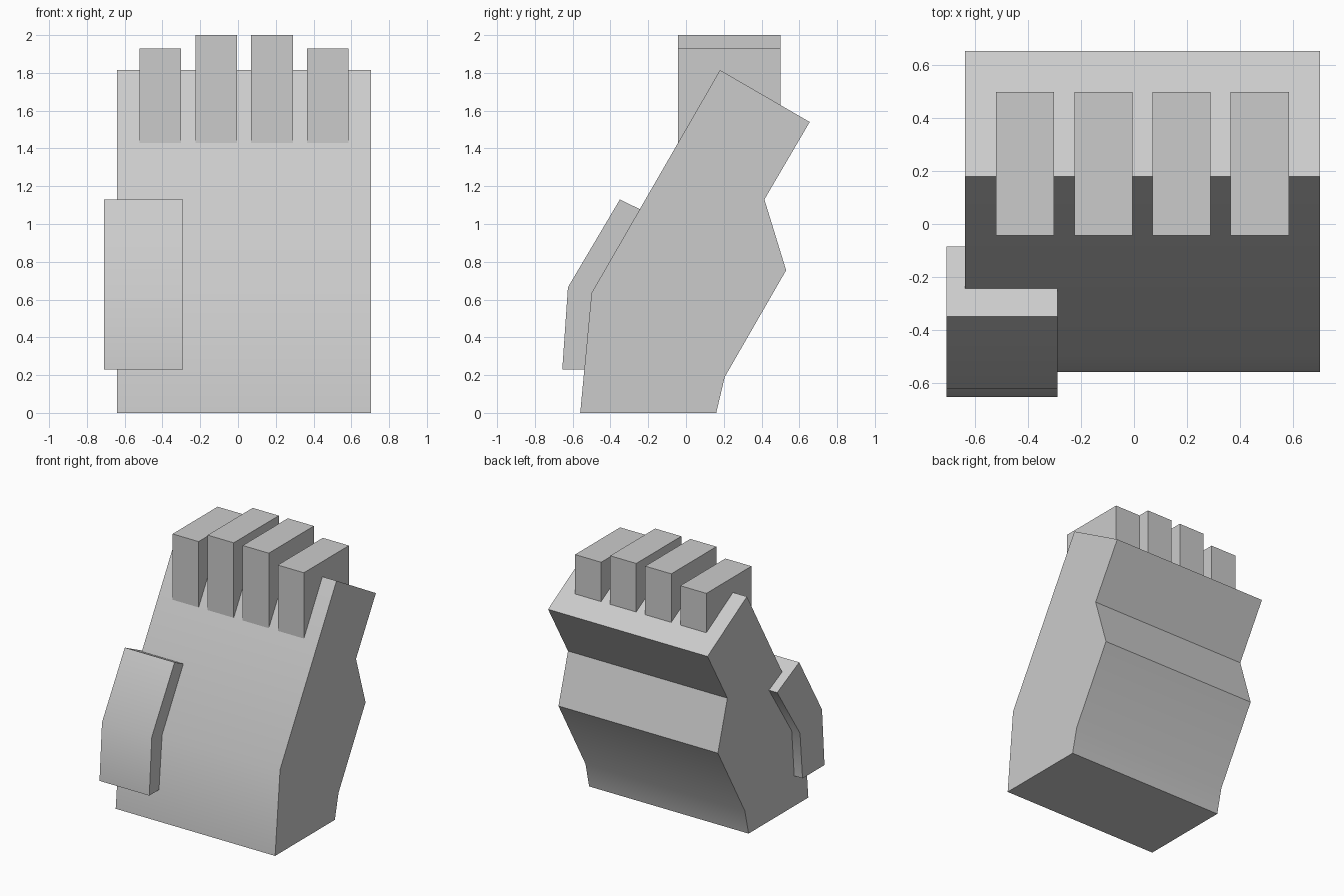
import bpy
import bmesh
from math import radians

cube = bpy.data.objects.get("Cube")
if cube:
    bpy.data.objects.remove(cube, do_unlink=True)

# Single plain grey
grey = bpy.data.materials.new("plain_grey")
grey.use_nodes = True
colour = (0.6, 0.6, 0.6, 1)
grey.diffuse_color = colour
grey.node_tree.nodes["Principled BSDF"].inputs["Base Color"].default_value = colour


def extrude_profile(name, profile, x0, x1):
    """Extrude a side outline of (y, z) points from x0 to x1."""
    bm = bmesh.new()
    face = bm.faces.new([bm.verts.new((x0, y, z)) for y, z in profile])
    result = bmesh.ops.extrude_face_region(bm, geom=[face])
    verts = [v for v in result["geom"] if isinstance(v, bmesh.types.BMVert)]
    bmesh.ops.translate(bm, verts=verts, vec=(x1 - x0, 0, 0))
    bmesh.ops.recalc_face_normals(bm, faces=bm.faces)
    mesh = bpy.data.meshes.new(name)
    bm.to_mesh(mesh)
    bm.free()
    mesh.materials.append(grey)
    obj = bpy.data.objects.new(name, mesh)
    bpy.context.collection.objects.link(obj)
    bpy.ops.object.select_all(action="DESELECT")
    obj.select_set(True)
    bpy.context.view_layer.objects.active = obj
    bpy.ops.object.shade_smooth_by_angle(angle=radians(30))
    return obj


# Leaning main block
extrude_profile("main_block", [
    (-0.56, 0), (0.16, 0), (0.205, 0.19), (0.53, 0.755),
    (0.415, 1.13), (0.655, 1.54), (0.18, 1.815), (-0.5, 0.635)], -0.64, 0.705)

# Bent side block on the front
extrude_profile("thumb_block", [
    (-0.655, 0.23), (-0.39, 0.23), (-0.36, 0.585),
    (-0.085, 1.0), (-0.35, 1.13), (-0.625, 0.665)], -0.71, -0.29)

# Four upright blocks, the middle pair taller
for i, top in enumerate((1.93, 2.0, 2.0, 1.93)):
    x = -0.522 + i * 0.296
    extrude_profile(f"finger_block_{i + 1}", [
        (-0.043, 1.425), (0.5, 1.425), (0.5, top), (-0.043, top)], x, x + 0.22)
